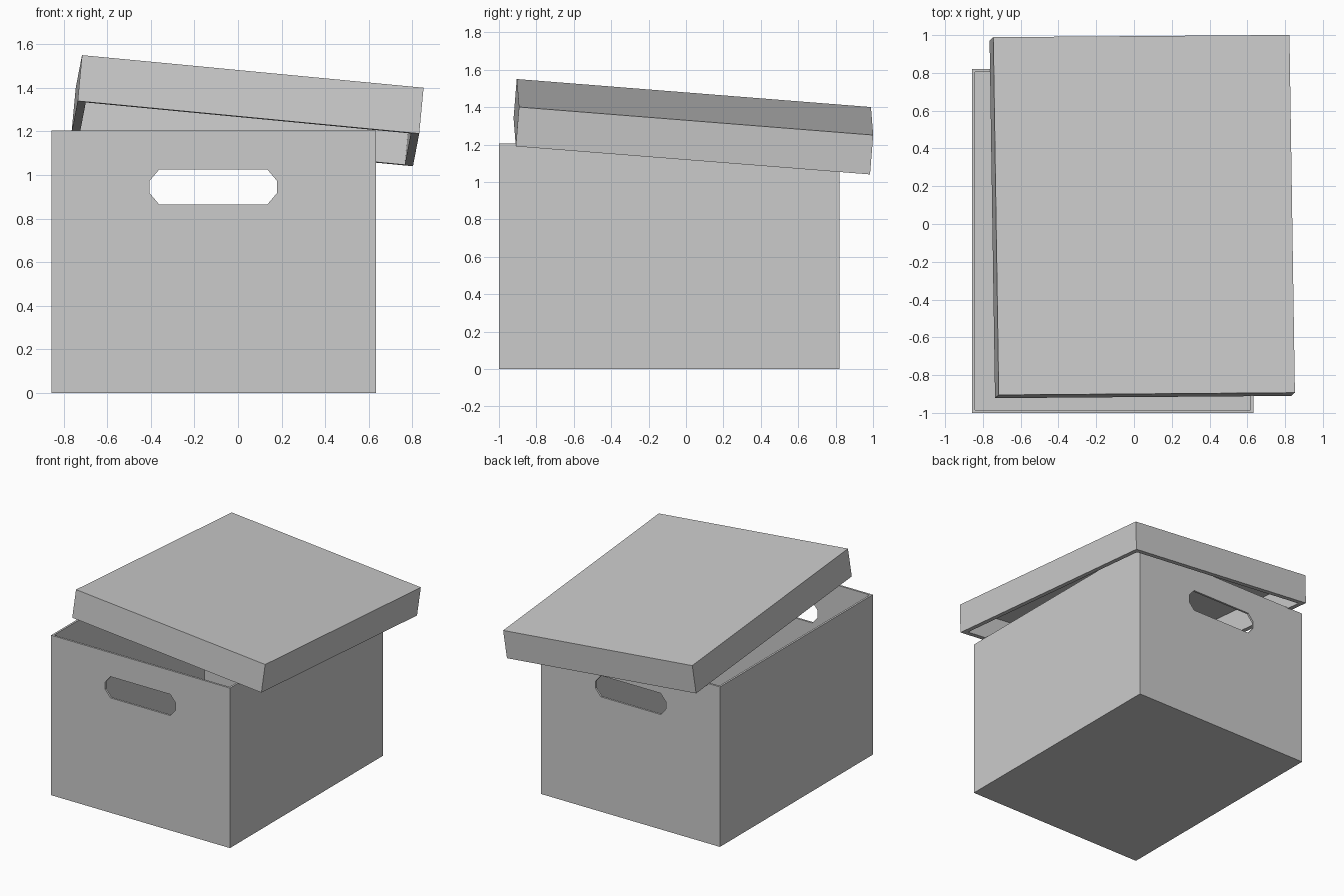
import bpy, bmesh
from mathutils import Vector, Matrix

if "Cube" in bpy.data.objects:
    bpy.data.objects.remove(bpy.data.objects["Cube"])


def obj_from_bmesh(name, bm):
    bmesh.ops.recalc_face_normals(bm, faces=bm.faces)
    mesh = bpy.data.meshes.new(name)
    bm.to_mesh(mesh)
    bm.free()
    ob = bpy.data.objects.new(name, mesh)
    bpy.context.collection.objects.link(ob)
    return ob


def open_tray(name, size, wall):
    """Box open at +z, base corner at the origin, walls grown inwards."""
    bm = bmesh.new()
    bmesh.ops.create_cube(bm, size=1)
    bmesh.ops.translate(bm, verts=bm.verts, vec=(0.5, 0.5, 0.5))
    bmesh.ops.scale(bm, verts=bm.verts, vec=size)
    top = [f for f in bm.faces if f.calc_center_median().z > size[2] * 0.99]
    bmesh.ops.delete(bm, geom=top, context='FACES_ONLY')
    ob = obj_from_bmesh(name, bm)
    # recalculated normals of an open shell point outwards
    mod = ob.modifiers.new("walls", 'SOLIDIFY')
    mod.thickness = wall
    mod.offset = -1
    mod.use_even_offset = True
    return ob


# Box body
body = open_tray("box_body", (1.49, 1.82, 1.205), 0.015)
body.location = (-0.857, -1.0, 0)

# Hand holes: one octagonal prism cuts front and back walls
x0, x1, z0, z1, c = -0.407, 0.18, 0.865, 1.025, 0.045
profile = [(x0 + c, z0), (x1 - c, z0), (x1, z0 + c + 0.008), (x1, z1 - c - 0.008),
           (x1 - c, z1), (x0 + c, z1), (x0, z1 - c - 0.008), (x0, z0 + c + 0.008)]
bm = bmesh.new()
face = bm.faces.new([bm.verts.new((x, -1.3, z)) for x, z in profile])
ext = bmesh.ops.extrude_face_region(bm, geom=[face])
bmesh.ops.translate(bm, vec=(0, 2.6, 0),
                    verts=[v for v in ext["geom"] if isinstance(v, bmesh.types.BMVert)])
cutter = obj_from_bmesh("hand_hole_cutter", bm)
cutter.hide_render = True
cutter.hide_viewport = True
cut = body.modifiers.new("hand_holes", 'BOOLEAN')
cut.operation = 'DIFFERENCE'
cut.solver = 'EXACT'
cut.object = cutter

# Lid: tray turned upside down, lying askew on the box
lid = open_tray("lid", (1.575, 1.90, 0.212), 0.038)
front_left = Vector((-0.716, -0.905, 1.55))
u = Vector((1.572, 0.012, -0.15)).normalized()
v = Vector((-0.028, 1.895, -0.15))
n = u.cross(v).normalized()
v = n.cross(u)
# local x runs along the lid's depth, y along its width, so that z points down
for vert in lid.data.vertices:
    vert.co.x, vert.co.y = vert.co.y, vert.co.x
lid.data.flip_normals()
lid.matrix_world = Matrix.Translation(front_left) @ Matrix((v, u, -n)).transposed().to_4x4()
